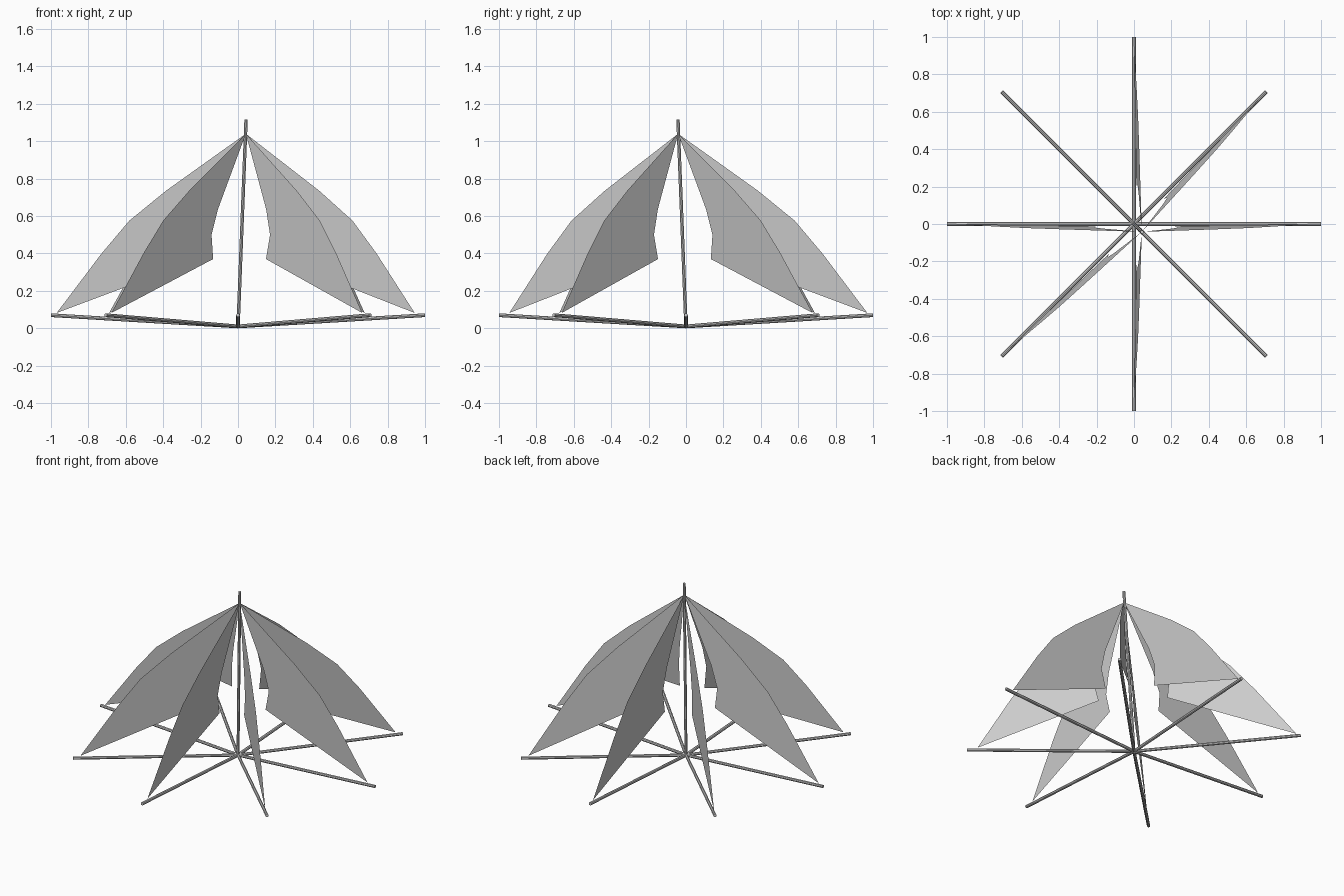
import bpy
from math import cos, sin, pi
from mathutils import Vector

if "Cube" in bpy.data.objects:
    bpy.data.objects.remove(bpy.data.objects["Cube"])

LEAN = 0.042  # mast lean towards +x and -y


def rod(name, a, b, radius, sides=8):
    a, b = Vector(a), Vector(b)
    d = b - a
    bpy.ops.mesh.primitive_cylinder_add(vertices=sides, radius=radius,
                                        depth=d.length, location=(a + b) / 2)
    ob = bpy.context.object
    ob.name = name
    ob.rotation_euler = d.to_track_quat('Z', 'Y').to_euler()


# Sail edges as (distance from centre, height), top to bottom
OUTER = [(0.41, 0.735), (0.597, 0.575), (0.735, 0.40), (0.957, 0.082)]
INNER = [(0.112, 0.797), (0.186, 0.636), (0.226, 0.50), (0.206, 0.37)]


def sail(name, ang):
    d = Vector((cos(ang), sin(ang), 0))
    side = Vector((-d.y, d.x, 0))
    lean = Vector((LEAN, -LEAN, 0))

    def place(r, z):
        along = lean.dot(d) * (z - 0.3) / 0.74
        across = lean.dot(side) * (z - 0.08) / 0.96
        return d * (r + along) + side * across + Vector((0, 0, z))

    verts = [place(0, 1.04)]
    for o, i in zip(OUTER, INNER):
        verts += [place(*o), place(*i)]
    faces = [(0, 1, 2)]
    faces += [(k, k + 2, k + 3, k + 1) for k in (1, 3, 5)]
    me = bpy.data.meshes.new(name)
    me.from_pydata(verts, [], faces)
    bpy.context.collection.objects.link(bpy.data.objects.new(name, me))


# Leaning central mast
rod("mast", (0, 0, 0.002), (0.043, -0.043, 1.115), 0.009)

# Eight low spokes, each carrying one sail
for n in range(8):
    a = n * pi / 4
    rod(f"spoke_{n}", (0, 0, 0.01), (cos(a), sin(a), 0.07), 0.01)
    sail(f"sail_{n}", a)
